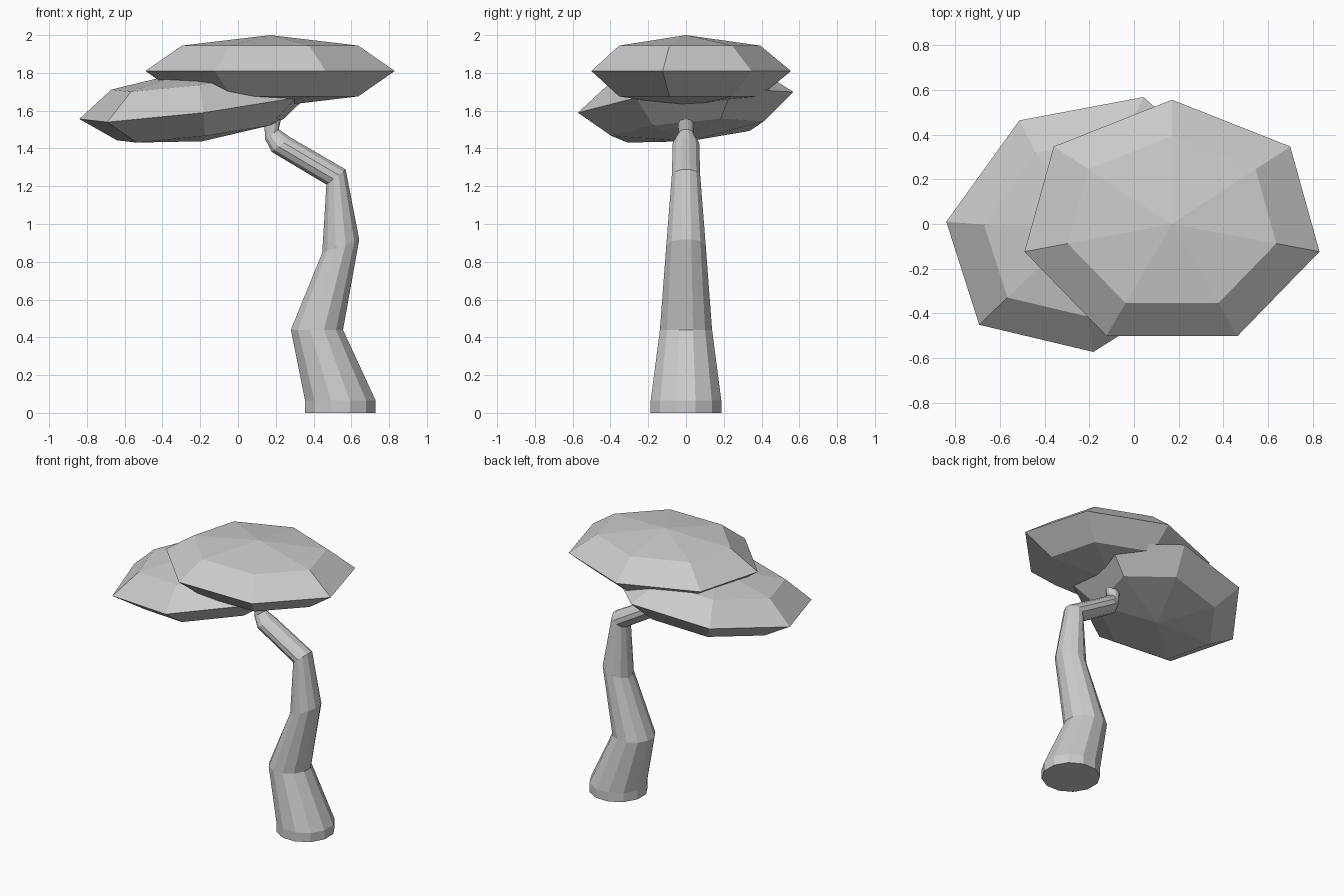
import bpy, bmesh
from math import sin, cos, pi
from mathutils import Matrix

cube = bpy.data.objects.get("Cube")
if cube:
    bpy.data.objects.remove(cube, do_unlink=True)

# Single plain grey
grey = bpy.data.materials.new("plain_grey")
grey.use_nodes = True
colour = (0.6, 0.6, 0.6, 1)
grey.diffuse_color = colour
grey.node_tree.nodes["Principled BSDF"].inputs["Base Color"].default_value = colour


def finish(bm, name):
    bmesh.ops.recalc_face_normals(bm, faces=bm.faces)
    mesh = bpy.data.meshes.new(name)
    bm.to_mesh(mesh)
    bm.free()
    mesh.materials.append(grey)
    obj = bpy.data.objects.new(name, mesh)
    bpy.context.collection.objects.link(obj)
    return obj


def canopy(name, centre, u, v, w):
    """Seven-sided faceted ellipsoid with half-axes u, v, w."""
    bm = bmesh.new()
    bmesh.ops.create_uvsphere(bm, u_segments=7, v_segments=4, radius=1)
    # Start the segments on the u axis
    first = max((p.co for p in bm.verts if abs(p.co.z) < 0.01), key=lambda c: c.x)
    turn = Matrix.Rotation(first.to_2d().angle_signed((1, 0)) * -1, 4, 'Z')
    if abs((turn @ first).y) > 0.01:
        turn.transpose()
    axes = Matrix((u, v, w)).transposed().to_4x4()
    bm.transform(Matrix.Translation(centre) @ axes @ turn)
    return finish(bm, name)


def trunk(name, rings, sides=12):
    """Loft of tilted rings: centre x, centre z, half-span x, half-span z, half-depth."""
    bm = bmesh.new()
    edge = cos(pi / sides)
    loops = []
    for x, z, dx, dz, ry in rings:
        angles = [2 * pi * (i + 0.5) / sides for i in range(sides)]
        loops.append([bm.verts.new((x + dx * cos(a) / edge, ry * sin(a) / edge,
                                    z + dz * cos(a) / edge)) for a in angles])
    for low, high in zip(loops, loops[1:]):
        for i in range(sides):
            j = (i + 1) % sides
            bm.faces.new((low[i], low[j], high[j], high[i]))
    bm.faces.new(loops[0])
    bm.faces.new(loops[-1])
    return finish(bm, name)


# Bent, tapering trunk
trunk("trunk", [
    (0.542, 0.0, 0.187, 0, 0.187),
    (0.542, 0.065, 0.187, 0, 0.187),
    (0.418, 0.44, 0.138, 0, 0.138),
    (0.544, 0.883, 0.098, 0.035, 0.104),
    (0.519, 1.249, 0.051, 0.04, 0.075),
    (0.228, 1.42, 0.05, 0.038, 0.07),
    (0.18, 1.475, 0.036, 0.026, 0.04),
    (0.183, 1.545, 0.044, 0.008, 0.042),
])

# Level upper foliage and tilted lower foliage
canopy("upper_canopy", (0.17, 0, 1.81), (0, 0.556, 0), (0.677, 0, 0), (0, 0, 0.19))
canopy("lower_canopy", (-0.21, 0, 1.628), (-0.63, 0.01, -0.072),
       (-0.115, -0.585, -0.056), (-0.022, -0.014, 0.19))
